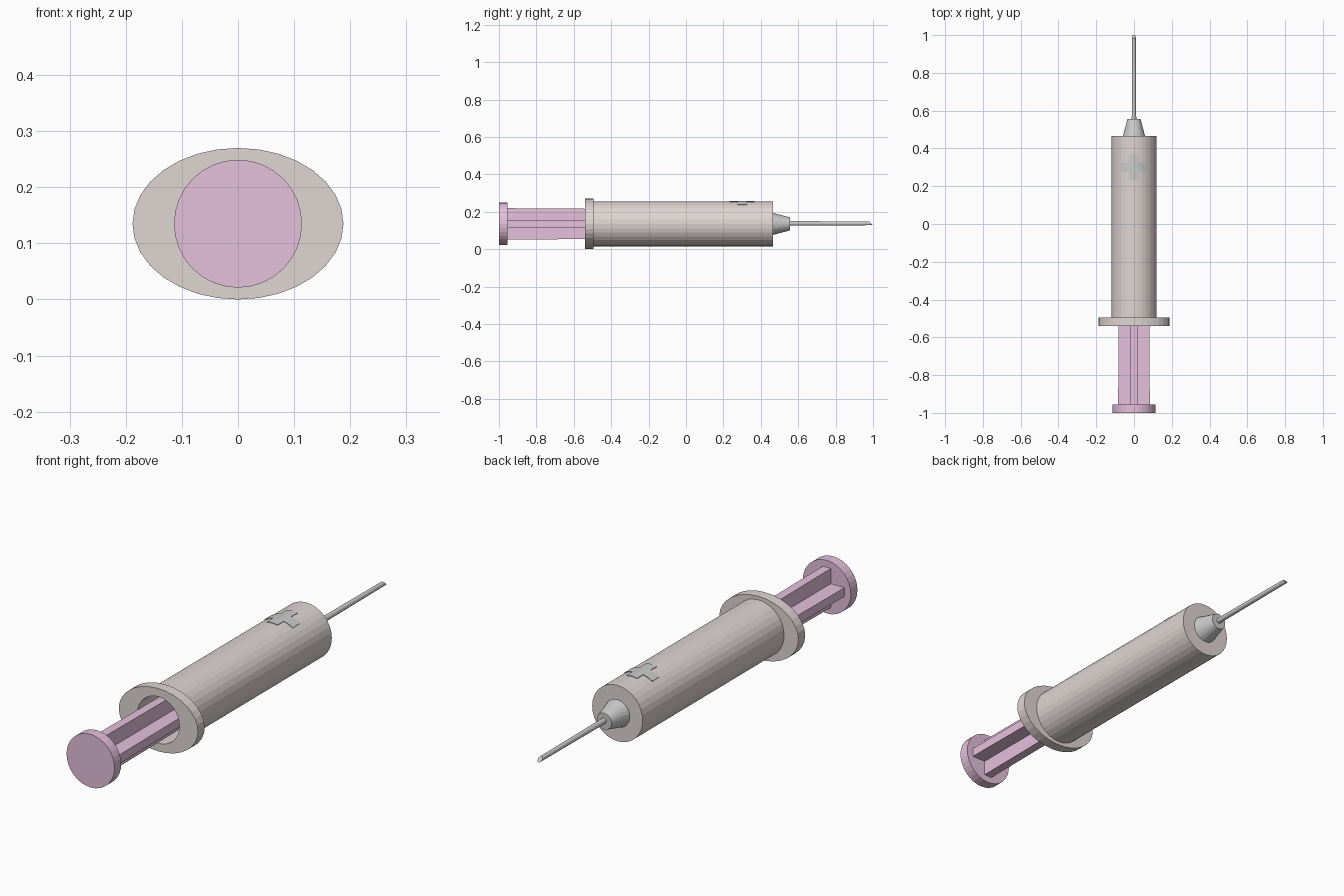
import bpy, bmesh, math

if "Cube" in bpy.data.objects:
    bpy.data.objects.remove(bpy.data.objects["Cube"])

AXIS_Z = 0.135


def material(name, color):
    m = bpy.data.materials.new(name)
    m.diffuse_color = (*color, 1)
    m.use_nodes = True
    m.node_tree.nodes["Principled BSDF"].inputs["Base Color"].default_value = m.diffuse_color
    return m


def finish(bm, name, mat=None):
    bmesh.ops.recalc_face_normals(bm, faces=bm.faces)
    me = bpy.data.meshes.new(name)
    bm.to_mesh(me)
    bm.free()
    ob = bpy.data.objects.new(name, me)
    bpy.context.collection.objects.link(ob)
    ob.location.z = AXIS_Z
    if mat:
        me.materials.append(mat)
    return ob


def lathe(name, profile, mat=None, sides=32, cap=True):
    """Loft elliptical rings (y, x radius, z radius) along y, capping both ends."""
    bm = bmesh.new()
    rings = []
    for y, rx, rz in profile:
        angles = [2 * math.pi * i / sides for i in range(sides)]
        rings.append([bm.verts.new((rx * math.cos(a), y, rz * math.sin(a))) for a in angles])
    pairs = list(zip(rings, rings[1:]))
    for a, b in pairs:
        for i in range(sides):
            j = (i + 1) % sides
            bm.faces.new((a[i], a[j], b[j], b[i]))
    if cap:
        bm.faces.new(rings[0])
        bm.faces.new(rings[-1])
    return finish(bm, name, mat)


shell = material("shell", (0.74, 0.67, 0.65))
pink = material("plunger_pink", (0.78, 0.53, 0.72))

# Hollow barrel with oval finger flange: from inner end, out the back, to the front
lathe("barrel", [(0.44, 0.1, 0.1), (-0.54, 0.1, 0.1), (-0.54, 0.188, 0.135),
                 (-0.494, 0.188, 0.135), (-0.494, 0.12, 0.12), (0.465, 0.12, 0.12)], shell)

# Plunger thumb disc and stopper
lathe("plunger_disc", [(-1, 0.114, 0.114), (-0.955, 0.114, 0.114)], pink)
lathe("plunger_stopper", [(0.15, 0.099, 0.099), (0.2, 0.099, 0.099)], pink)

# Plunger rod: plus-shaped section, tapering slightly
bm = bmesh.new()
ends = []
for y, w in ((-0.955, 0.084), (0.15, 0.076)):
    t = 0.019
    plus = [(w, -t), (w, t), (t, t), (t, w), (-t, w), (-t, t),
            (-w, t), (-w, -t), (-t, -t), (-t, -w), (t, -w), (t, -t)]
    ends.append([bm.verts.new((x, y, z)) for x, z in plus])
for i in range(12):
    j = (i + 1) % 12
    bm.faces.new((ends[0][i], ends[0][j], ends[1][j], ends[1][i]))
for e in ends:
    bm.faces.new(e)
finish(bm, "plunger_rod", pink)

# Tapered needle hub
lathe("needle_hub", [(0.464, 0.059, 0.059), (0.555, 0.035, 0.035)], sides=24)

# Needle with slanted tip
needle = lathe("needle", [(0.55, 0.012, 0.012), (1, 0.01, 0.01)], sides=12)
for v in needle.data.vertices:
    if v.co.y > 0.9:
        v.co.y -= v.co.z + 0.01
    v.co.z += 0.003

# Plus emblem wrapped over the top of the barrel
bm = bmesh.new()
R, HALF, ARM = 0.1225, 0.067, 0.025
xs = [-HALF, -0.046, -ARM, 0, ARM, 0.046, HALF]
ys = [-HALF, -ARM, ARM, HALF]
for x0, x1 in zip(xs, xs[1:]):
    for k, (y0, y1) in enumerate(zip(ys, ys[1:])):
        if k == 1 or abs(x0 + x1) < 2 * ARM:
            bm.faces.new([bm.verts.new((x, 0.3 + y, math.sqrt(R * R - x * x)))
                          for x, y in ((x0, y0), (x1, y0), (x1, y1), (x0, y1))])
bmesh.ops.remove_doubles(bm, verts=bm.verts, dist=0.0005)
emblem = finish(bm, "plus_emblem")
solid = emblem.modifiers.new("thickness", 'SOLIDIFY')
solid.thickness = 0.006
solid.offset = -1
